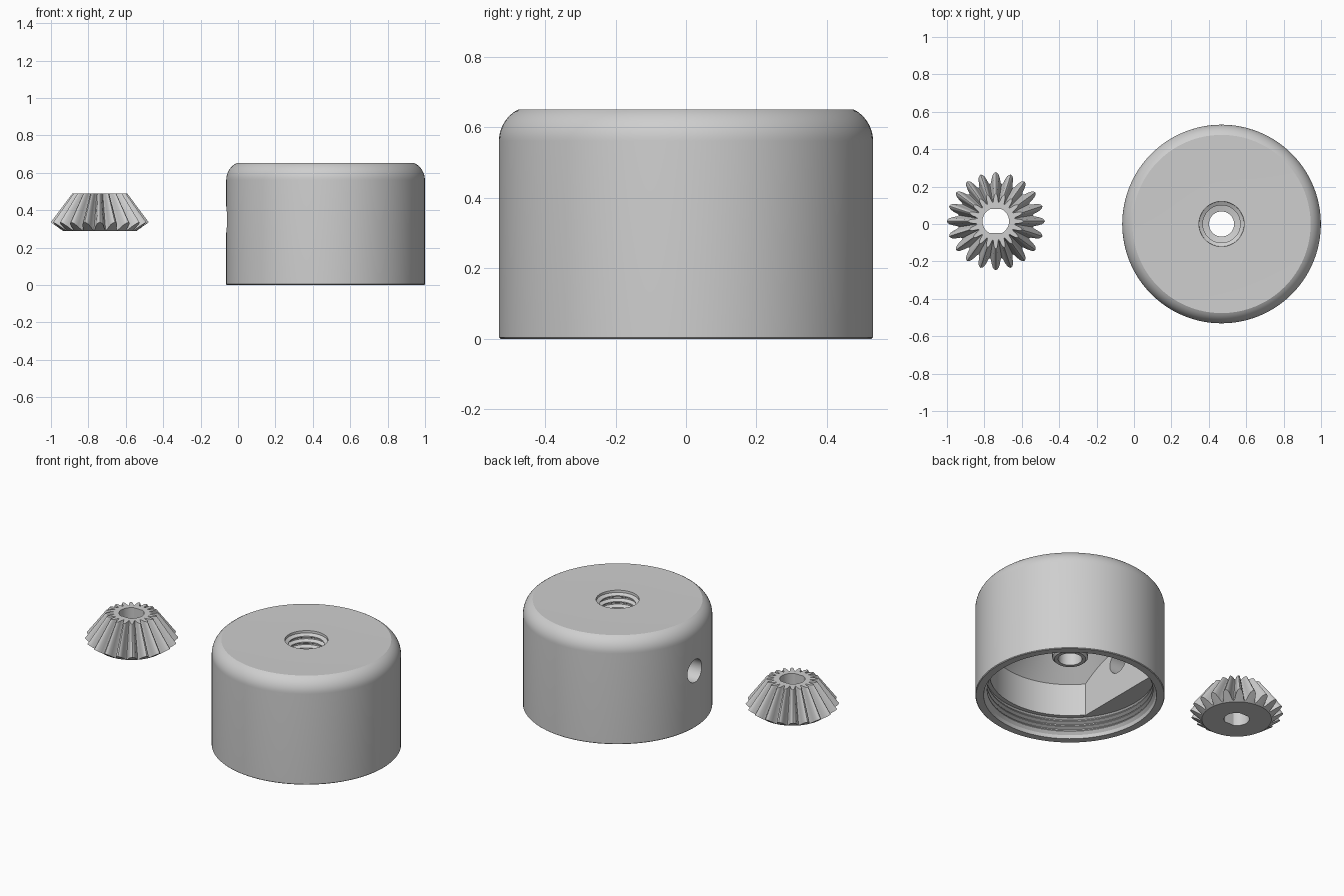
import bpy, bmesh, math
from math import sin, cos, pi, radians

cube = bpy.data.objects.get("Cube")
if cube:
    bpy.data.objects.remove(cube, do_unlink=True)

grey = bpy.data.materials.new("plain_grey")
grey.use_nodes = True
grey.diffuse_color = (0.62, 0.62, 0.62, 1)
grey.node_tree.nodes["Principled BSDF"].inputs["Base Color"].default_value = (0.62, 0.62, 0.62, 1)


def make_object(name, bm, location):
    bmesh.ops.recalc_face_normals(bm, faces=bm.faces)
    mesh = bpy.data.meshes.new(name)
    bm.to_mesh(mesh)
    bm.free()
    mesh.materials.append(grey)
    obj = bpy.data.objects.new(name, mesh)
    obj.location = location
    bpy.context.collection.objects.link(obj)
    return obj


def loft(rings, closed):
    """Bridge equal rings of points; closed joins the last to the first."""
    bm = bmesh.new()
    rows = [[bm.verts.new(p) for p in ring] for ring in rings]
    n = len(rows[0])
    pairs = list(zip(rows, rows[1:])) + ([(rows[-1], rows[0])] if closed else [])
    for a, b in pairs:
        for i in range(n):
            j = (i + 1) % n
            bm.faces.new((a[i], a[j], b[j], b[i]))
    if not closed:
        bm.faces.new(rows[0])
        bm.faces.new(rows[-1])
    return bm


def circle(r, z, n):
    return [(r * cos(2 * pi * i / n), r * sin(2 * pi * i / n), z) for i in range(n)]


def thread(inner, outer, top, bottom, turns):
    """Groove profile running down a threaded wall."""
    step = (top - bottom) / turns
    points = []
    for i in range(turns):
        z = top - i * step
        points += [(outer, z - step * 0.1), (outer, z - step * 0.3),
                   (inner, z - step * 0.6), (inner, z - step * 0.8)]
    return points


def smooth(obj, angle):
    bpy.ops.object.select_all(action='DESELECT')
    obj.select_set(True)
    bpy.context.view_layer.objects.active = obj
    bpy.ops.object.shade_smooth_by_angle(angle=radians(angle))


def cut(obj, cutter):
    mod = obj.modifiers.new("shaft_hole", 'BOOLEAN')
    mod.operation = 'DIFFERENCE'
    mod.solver = 'EXACT'
    mod.object = cutter
    bpy.context.view_layer.objects.active = obj
    bpy.ops.object.modifier_apply(modifier=mod.name)


cap_center = (0.468, 0, 0)

# Cap: rounded shell, threaded top hole, hanging boss, threaded mouth
profile = [(0.527, 0), (0.531, 0.004)]
profile += [(0.431 + 0.1 * cos(radians(a)), 0.562 + 0.1 * sin(radians(a))) for a in range(0, 64, 7)]
profile += [(0.473, 0.651), (0.121, 0.651)]
profile += thread(0.1, 0.12, 0.648, 0.54, 3)
profile += [(0.067, 0.54), (0.067, 0.235), (0.088, 0.235), (0.1, 0.247), (0.1, 0.52)]
profile += [(0.26, 0.52), (0.45, 0.33), (0.45, 0.13), (0.475, 0.13)]
profile += thread(0.465, 0.485, 0.125, 0.03, 3)
profile += [(0.48, 0.02), (0.485, 0)]
cap = make_object("cap_shell", loft([circle(r, z, 128) for r, z in profile], True), cap_center)

# Flat-faced bearing block inside the cap
half = math.acos(0.35 / 0.46)
arc = [pi - half + 2 * half * i / 24 for i in range(25)]
block_rings = [[(0.46 * cos(a), 0.46 * sin(a), z) for a in arc] for z in (0.127, 0.47)]
block = make_object("bearing_block", loft(block_rings, False), cap_center)

# Side shaft hole through shell and block
hole_rings = [[(x, 0.07 * cos(2 * pi * i / 48), 0.35 + 0.07 * sin(2 * pi * i / 48))
               for i in range(48)] for x in (-0.6, -0.2)]
cutter = make_object("shaft_hole_cutter", loft(hole_rings, False), cap_center)
bpy.context.view_layer.update()
cut(cap, cutter)
cut(block, cutter)
bpy.data.objects.remove(cutter, do_unlink=True)

# Bevel gear: tooth outline tapering toward a common apex
TEETH = 20
HALF_TOOTH = (0.2, 0.207, 0.23, 0.249, 0.258)
HEIGHTS = HALF_TOOTH + (0.262,) + HALF_TOOTH[:0:-1]
STEPS = len(HEIGHTS)
COUNT = TEETH * STEPS
APEX, TOP, BASE = 0.685, 0.488, 0.288


def bore(z):
    # Round bore with two flats
    return [(x, max(-0.064, min(0.064, y)), z) for x, y, z in circle(0.071, z, COUNT)]


large, small = [], []
for i in range(COUNT):
    a = 2 * pi * i / COUNT
    r = HEIGHTS[(i + STEPS // 2) % STEPS]
    z = BASE + (r - 0.195) * 0.7
    k = (APEX - TOP) / (APEX - z)
    large.append((r * cos(a), r * sin(a), z))
    small.append((r * k * cos(a), r * k * sin(a), TOP))

gear_rings = [bore(BASE), circle(0.195, BASE, COUNT), large, small, bore(TOP)]
gear = make_object("bevel_gear", loft(gear_rings, True), (-0.739, 0.015, 0))

for obj, angle in ((cap, 20), (block, 30), (gear, 30)):
    smooth(obj, angle)
